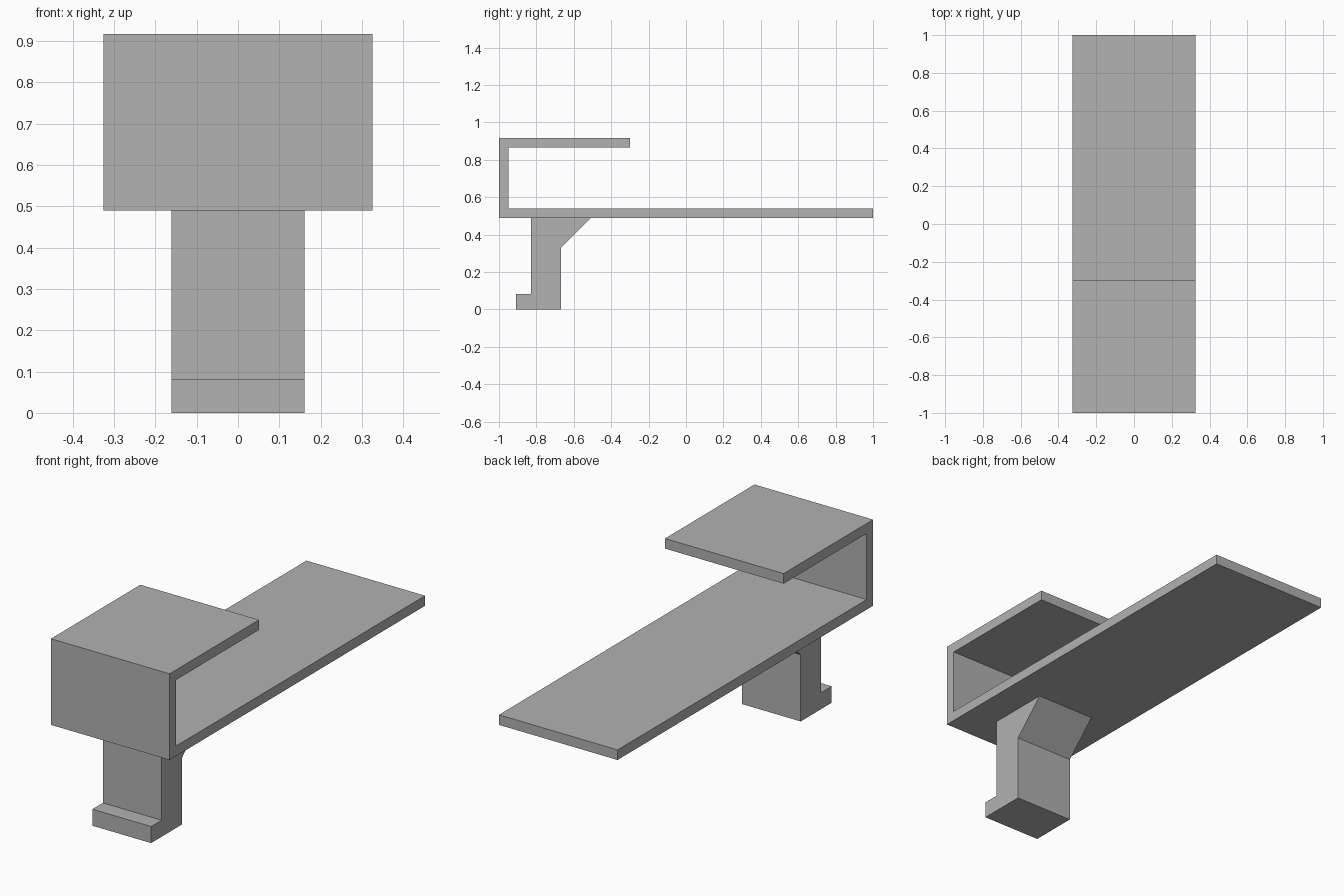
import bpy
import bmesh

cube = bpy.data.objects.get("Cube")
if cube:
    bpy.data.objects.remove(cube, do_unlink=True)

# Single plain grey finish
grey = bpy.data.materials.new("plain grey")
grey.use_nodes = True
colour = (0.445, 0.445, 0.445, 1)
grey.diffuse_color = colour
grey.node_tree.nodes["Principled BSDF"].inputs["Base Color"].default_value = colour


def extrude_profile(name, profile, half_width):
    """Extrude a closed (y, z) side profile symmetrically across x."""
    bm = bmesh.new()
    face = bm.faces.new([bm.verts.new((-half_width, y, z)) for y, z in profile])
    result = bmesh.ops.extrude_face_region(bm, geom=[face])
    moved = [v for v in result["geom"] if isinstance(v, bmesh.types.BMVert)]
    bmesh.ops.translate(bm, verts=moved, vec=(2 * half_width, 0, 0))
    bmesh.ops.recalc_face_normals(bm, faces=bm.faces)
    mesh = bpy.data.meshes.new(name)
    bm.to_mesh(mesh)
    bm.free()
    mesh.materials.append(grey)
    obj = bpy.data.objects.new(name, mesh)
    bpy.context.collection.objects.link(obj)
    return obj


# Long tray folded up and back over itself at the front
base, top, thick = 0.49, 0.917, 0.05
front, back, lip = -1.0, 1.0, -0.3
extrude_profile("folded_tray", [
    (front, base), (back, base), (back, base + thick),
    (front + thick, base + thick), (front + thick, top - thick),
    (lip, top - thick), (lip, top), (front, top),
], 0.325)

# Hooked leg with a forward toe and a sloping brace behind
extrude_profile("hooked_leg", [
    (-0.91, 0), (-0.668, 0), (-0.668, 0.33), (-0.508, base),
    (-0.828, base), (-0.828, 0.082), (-0.91, 0.082),
], 0.161)
